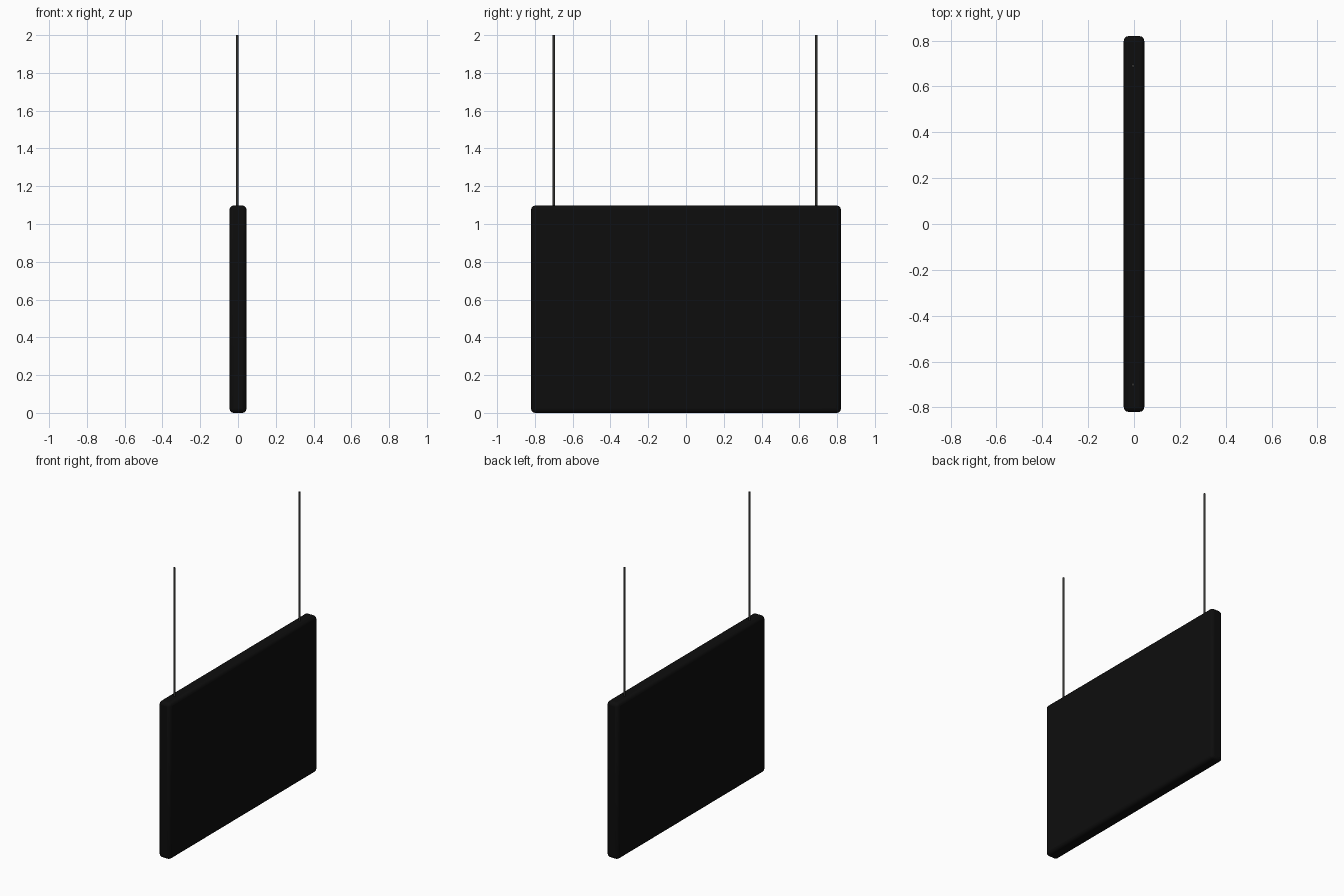
import bpy

if "Cube" in bpy.data.objects:
    bpy.data.objects.remove(bpy.data.objects["Cube"])

def material(name, color):
    m = bpy.data.materials.new(name)
    m.diffuse_color = color
    m.use_nodes = True
    m.node_tree.nodes["Principled BSDF"].inputs["Base Color"].default_value = m.diffuse_color
    return m

black = material("black", (0.004, 0.004, 0.004, 1))
dark = material("dark_metal", (0.03, 0.03, 0.028, 1))

# Hanging panel with rounded edges
W, L, H = 0.09, 1.64, 1.098
bpy.ops.mesh.primitive_cube_add(size=1, location=(0, 0, H / 2))
panel = bpy.context.object
panel.name = "panel"
panel.scale = (W, L, H)
bpy.ops.object.transform_apply(location=False, rotation=False, scale=True)
bevel = panel.modifiers.new("rounded_edges", "BEVEL")
bevel.width = 0.022
bevel.segments = 3
panel.data.materials.append(black)
bpy.ops.object.shade_smooth_by_angle()

# Two suspension rods
ROD_BOTTOM, ROD_TOP = H - 0.01, 2.0
for name, y in (("left_rod", -0.70), ("right_rod", 0.69)):
    bpy.ops.mesh.primitive_cylinder_add(
        vertices=16, radius=0.007, depth=ROD_TOP - ROD_BOTTOM,
        location=(-0.004, y, (ROD_TOP + ROD_BOTTOM) / 2))
    rod = bpy.context.object
    rod.name = name
    rod.data.materials.append(dark)
    bpy.ops.object.shade_smooth_by_angle()
